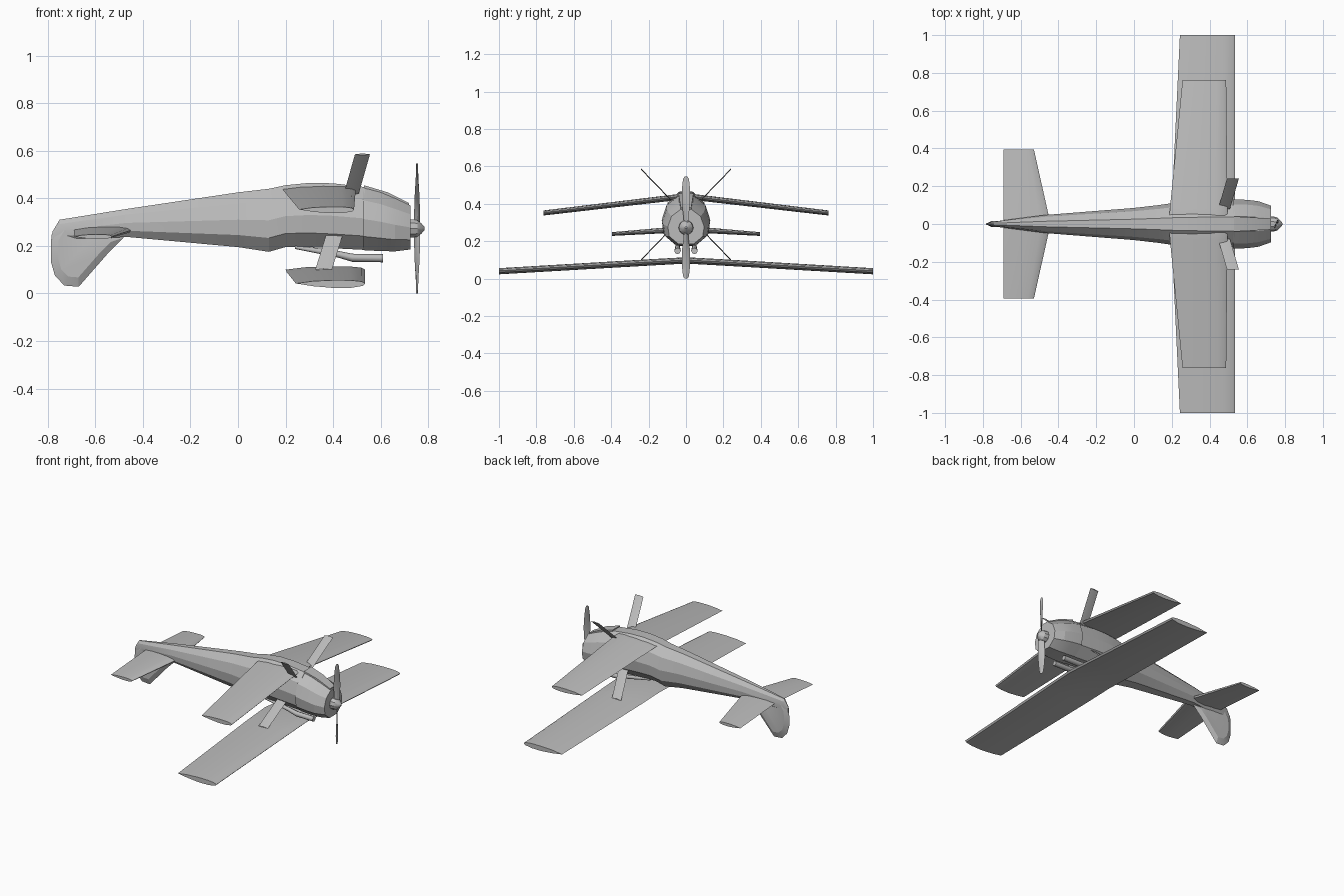
import bpy, bmesh, math
from mathutils import Vector

cube = bpy.data.objects.get("Cube")
if cube:
    bpy.data.objects.remove(cube)

grey = bpy.data.materials.new("airframe_grey")
grey.use_nodes = True
grey.diffuse_color = (0.5, 0.5, 0.5, 1)
grey.node_tree.nodes["Principled BSDF"].inputs["Base Color"].default_value = grey.diffuse_color


def loft(name, rings, angle=20):
    """Skin a list of equal-length rings and cap both ends."""
    bm = bmesh.new()
    rows = [[bm.verts.new(p) for p in ring] for ring in rings]
    n = len(rows[0])
    for a, b in zip(rows, rows[1:]):
        for i in range(n):
            j = (i + 1) % n
            bm.faces.new((a[i], a[j], b[j], b[i]))
    bm.faces.new(rows[0])
    bm.faces.new(rows[-1])
    bmesh.ops.recalc_face_normals(bm, faces=bm.faces)
    mesh = bpy.data.meshes.new(name)
    bm.to_mesh(mesh)
    bm.free()
    mesh.materials.append(grey)
    obj = bpy.data.objects.new(name, mesh)
    bpy.context.collection.objects.link(obj)
    bpy.ops.object.select_all(action="DESELECT")
    obj.select_set(True)
    bpy.context.view_layer.objects.active = obj
    bpy.ops.object.shade_smooth_by_angle(angle=math.radians(angle))
    return obj


# Fuselage cross-section: (width fraction, height fraction) down one side
HALF = [(0.3, 1), (0.8, 0.8), (1, 0.5), (0.92, 0.22), (0.42, 0)]
SECTION = HALF + [(-y, z) for y, z in reversed(HALF)]


def body(name, stations):
    return loft(name, [[(x, w * y, low + (top - low) * z) for y, z in SECTION]
                       for x, w, top, low in stations], 12)


body("fuselage", [(-0.78, 0.004, 0.26, 0.22), (-0.75, 0.012, 0.31, 0.22),
                  (-0.47, 0.048, 0.355, 0.238), (0, 0.085, 0.425, 0.195),
                  (0.13, 0.1, 0.44, 0.175), (0.2, 0.11, 0.455, 0.195),
                  (0.3, 0.118, 0.465, 0.195), (0.4, 0.121, 0.463, 0.19),
                  (0.535, 0.121, 0.447, 0.183)])
body("engine_cowl", [(0.525, 0.13, 0.445, 0.182), (0.6, 0.128, 0.425, 0.178),
                     (0.66, 0.12, 0.4, 0.177), (0.725, 0.097, 0.37, 0.185)])
loft("cowl_ridge", [[(x, y, z - 0.05), (x, -y, z - 0.05), (x, -y, z), (x, y, z)]
                    for x, y, z in [(0.53, 0.04, 0.455), (0.63, 0.035, 0.425), (0.72, 0.028, 0.38)]])

# Lifting surfaces: flatter above, fuller below
FOIL = [(0, 0), (0.25, 0.3), (0.55, 0.42), (0.8, 0.4), (0.95, 0.25), (1, 0),
        (0.97, -0.3), (0.8, -0.55), (0.55, -0.58), (0.25, -0.35)]


def wing(name, half):
    """half holds (y, trailing x, leading x, z, thickness) from the root outwards."""
    mirrored = [(-s[0],) + s[1:] for s in reversed(half) if s[0] > 0]
    return loft(name, [[(tr + (ld - tr) * u, y, z + v * t) for u, v in FOIL]
                       for y, tr, ld, z, t in mirrored + half], 35)


wing("upper_wing", [(0, 0.185, 0.495, 0.443, 0.032), (0.08, 0.19, 0.495, 0.434, 0.032),
                    (0.763, 0.257, 0.488, 0.353, 0.027)])
wing("lower_wing", [(0, 0.2, 0.535, 0.1, 0.034), (0.2, 0.205, 0.535, 0.089, 0.034),
                    (1, 0.243, 0.535, 0.042, 0.033)])
wing("tailplane", [(0, -0.69, -0.44, 0.268, 0.034), (0.02, -0.69, -0.446, 0.267, 0.034),
                   (0.395, -0.69, -0.53, 0.24, 0.02)])

# Tail fin: outline thinned at its rim
outline = [(-0.75, 0.305), (-0.785, 0.245), (-0.787, 0.135), (-0.77, 0.075),
           (-0.73, 0.033), (-0.67, 0.028), (-0.55, 0.165), (-0.48, 0.235), (-0.55, 0.3)]
mid = sum((Vector(p) for p in outline), Vector((0, 0))) / len(outline)
rings = []
for y, scale in [(-0.015, 0.72), (0, 1), (0.015, 0.72)]:
    pts = [mid + (Vector(p) - mid) * scale for p in outline]
    rings.append([(p.x, y, p.y) for p in pts])
loft("tail_fin", rings)


def strut(name, side, inner, outer, chord):
    """Thin plate between two (x, y, z) points."""
    rings = []
    for x, y, z in (inner, outer):
        rings.append([(x + dx, side * y, z + dz)
                      for dx, dz in [(0, 0), (chord / 2, 0.004), (chord, 0), (chord / 2, -0.004)]])
    loft(name, rings)


for side, label in ((1, "left"), (-1, "right")):
    strut(label + "_upper_strut", side, (0.445, 0.08, 0.42), (0.492, 0.24, 0.585), 0.063)
    strut(label + "_lower_strut", side, (0.37, 0.1, 0.245), (0.325, 0.24, 0.1), 0.07)

    # Exhaust pipe below the nose
    pipe = []
    for x, z, r in [(0.24, 0.195, 0.008), (0.42, 0.165, 0.014), (0.48, 0.15, 0.017), (0.61, 0.148, 0.017)]:
        pipe.append([(x, side * 0.045 + r * math.cos(i * math.tau / 8), z + r * math.sin(i * math.tau / 8))
                     for i in range(8)])
    loft(label + "_exhaust_pipe", pipe, 50)

# Spinner and two-bladed propeller
HUB_Z = 0.273
loft("spinner", [[(x, r * math.cos(i * math.tau / 10), HUB_Z + r * math.sin(i * math.tau / 10))
                  for i in range(10)]
                 for x, r in [(0.715, 0.04), (0.735, 0.04), (0.755, 0.036), (0.772, 0.022), (0.785, 0.006)]], 25)
for side, label in ((1, "upper"), (-1, "lower")):
    rings = []
    for reach, width, pitch in [(0, 0.014, 50), (0.05, 0.018, 45), (0.13, 0.025, 25),
                                (0.21, 0.022, 15), (0.26, 0.016, 10), (0.273, 0.008, 8)]:
        a = math.radians(pitch)
        c, s = math.cos(a), math.sin(a)
        rings.append([(0.753 + u * s + v * c, side * (u * c - v * s), HUB_Z + side * reach)
                      for u, v in [(width, 0), (0, 0.004), (-width, 0), (0, -0.004)]])
    loft(label + "_propeller_blade", rings)
